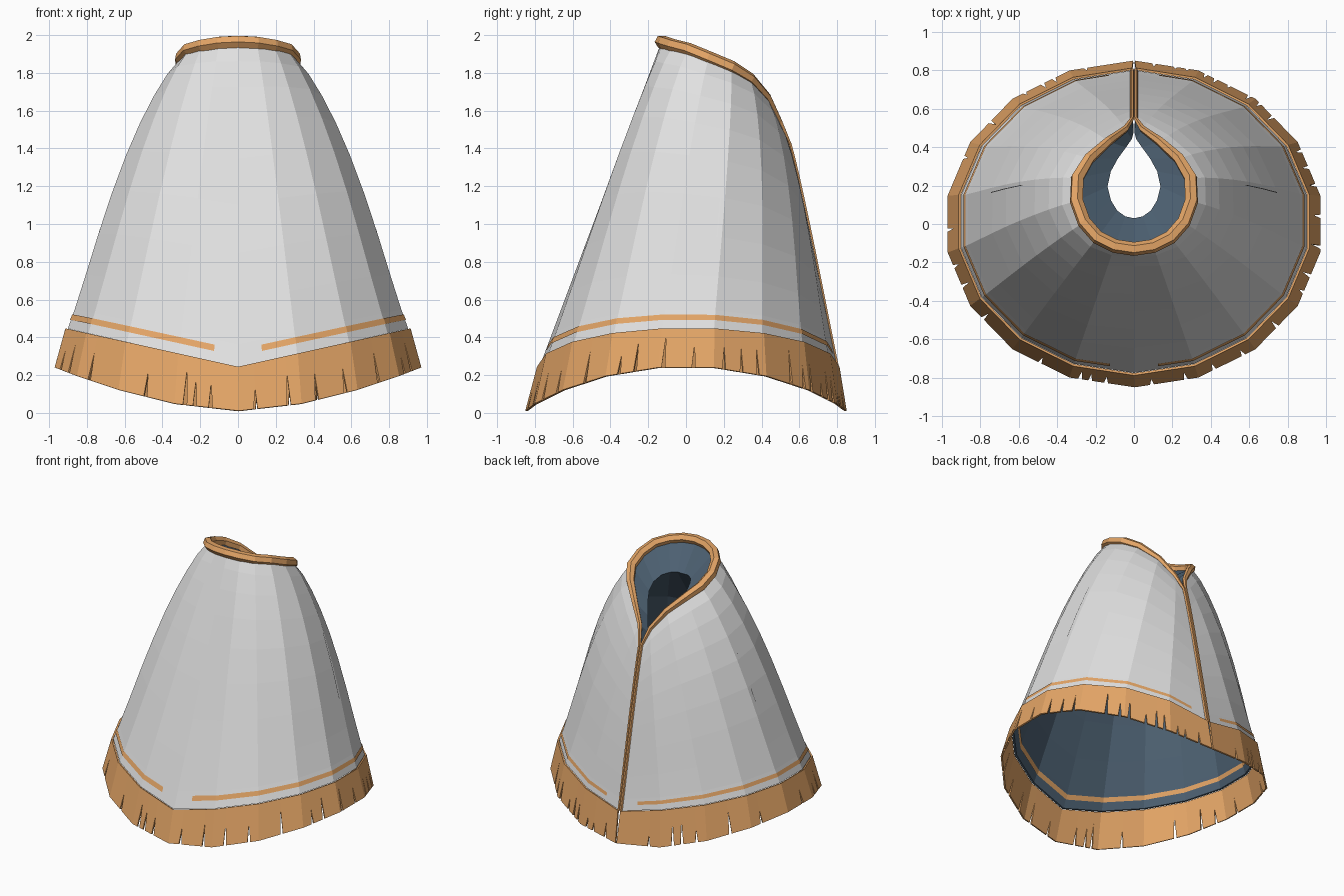
import bpy
import bmesh
import math
import random
from mathutils import Vector

random.seed(7)
cube = bpy.data.objects.get("Cube")
if cube:
    bpy.data.objects.remove(cube)


def material(name, rgb):
    m = bpy.data.materials.new(name)
    m.use_nodes = True
    m.diffuse_color = (*rgb, 1)
    bsdf = next(n for n in m.node_tree.nodes if n.type == 'BSDF_PRINCIPLED')
    bsdf.inputs["Base Color"].default_value = (*rgb, 1)
    return m


WHITE = material("pale cloth", (0.75, 0.75, 0.75))
ORANGE = material("orange trim", (0.78, 0.38, 0.135))
BLUE = material("blue lining", (0.075, 0.12, 0.17))

# Half of the neckline, from the back slit round to the front
HALF = 9
GAP = 0.009
NECK = [(GAP, .55, 1.42), (.045, .495, 1.54), (.135, .43, 1.67), (.235, .34, 1.77),
        (.295, .24, 1.83), (.30, .12, 1.88), (.26, .01, 1.925), (.19, -.07, 1.945),
        (.10, -.115, 1.96), (0, -.13, 1.965)]


def mirrored(i):
    """Index on the half outline and the side it lies on."""
    return (i, 1) if i <= HALF else (2 * HALF - i, -1)


def along(s, corner):
    """Point at a fractional position on a ring of straight segments."""
    i = min(int(s), 2 * HALF - 1)
    return corner(i).lerp(corner(i + 1), s - i)


def cloth(i, t, off=0.0):
    """Cape surface: t runs from the neck to the hem, off pushes outward."""
    i, side = mirrored(i)
    a = math.pi * i / HALF
    out = Vector((math.sin(a), math.cos(a), 0))
    x = 0.915 * math.sin(a)
    hem = Vector((x, 0.012 + 0.788 * math.cos(a), 0.243 + 0.225 * x))
    # Fuller at the back and sides, straighter toward the front
    fullness = 0.8 if a < math.pi / 2 else 1.5
    bulge = (0.03 + 0.28 * math.sin(a) ** fullness) if i < HALF else 0
    p = Vector(NECK[i]).lerp(hem, t)
    p += out * (bulge * t ** 0.7 * (1 - t) ** 1.45 + off)
    if i == 0:
        p.x = GAP
    p.x *= side
    return p


def throat(i):
    """Narrow drop-shaped ring below the collar."""
    i, side = mirrored(i)
    x, y, z = NECK[i]
    x *= 0.46 * min(1, 0.45 + 0.11 * i)
    return Vector((side * x, 0.03 + (y + 0.13) * 0.66, z - 0.2 * (i / HALF) ** 0.5))


def fringe_low(i):
    i, side = mirrored(i)
    a = math.pi * i / HALF
    x = max(0.98 * math.sin(a), 0.004)
    return Vector((side * x, 0.845 * math.cos(a), 0.01 + 0.235 * abs(math.sin(a)) ** 1.7))


def add_mesh(name, verts, faces, mat):
    me = bpy.data.meshes.new(name)
    me.from_pydata(verts, [], faces)
    me.materials.append(mat)
    ob = bpy.data.objects.new(name, me)
    bpy.context.collection.objects.link(ob)
    return ob


def add_grid(name, rows, mat, inward=False):
    n = len(rows[0])
    faces = []
    for r in range(len(rows) - 1):
        for c in range(n - 1):
            k = r * n + c
            f = (k, k + 1, k + n + 1, k + n)
            faces.append(f if inward else f[::-1])
    return add_mesh(name, [p for row in rows for p in row], faces, mat)


RING = range(2 * HALF + 1)

# Outer cloth
LEVELS = [0, .06, .14, .24, .36, .5, .65, .8, .93, 1]
add_grid("cape_body", [[cloth(i, t) for i in RING] for t in LEVELS], WHITE)

# Lining, drawn in at the throat and closed against the hem
lining = [[cloth(i, 0) for i in RING], [throat(i) for i in RING]]
lining += [[cloth(i, t, -0.015) for i in RING] for t in LEVELS[4:]]
lining.append([cloth(i, 1) for i in RING])
add_grid("cape_lining", lining, BLUE, inward=True)


# Thin strips lying on the cloth
def add_band(name, start, end, levels, off, mat, inward=False):
    cols = [start] + [i for i in RING if start < i < end] + [end]
    rows = [[along(s, lambda i: cloth(i, t, off)) for s in cols] for t in levels]
    add_grid(name, rows, mat, inward)


STRIPE = (.947, .967)
add_band("left_hem_stripe", 0.41, HALF - 0.41, STRIPE, 0.005, ORANGE)
add_band("right_hem_stripe", HALF + 0.41, 2 * HALF - 0.41, STRIPE, 0.005, ORANGE)
add_band("inner_hem_stripe", 0, 2 * HALF, STRIPE, -0.021, ORANGE, True)
for name, s in (("left_side_fold", 4.1), ("right_side_fold", 2 * HALF - 4.12)):
    add_band(name, s, s + 0.02, (.33, .36, .5, .65), 0.007, WHITE)

# Fringe with V-shaped cuts at irregular spacing
cuts = {}
s = 0.3
while s < 2 * HALF - 0.2:
    if abs(s - round(s)) > 0.06:
        cuts[s] = random.uniform(0.25, 0.85)
    s += random.choice((0.15, 0.3, 0.5, 0.65)) + random.uniform(0, 0.1)
columns = sorted(list(RING) + list(cuts))


def fringe_point(s, drop):
    top = along(s, lambda i: cloth(i, 1, 0.007))
    return top.lerp(along(s, fringe_low), drop)


verts, faces = [], []
for a, b in zip(columns, columns[1:]):
    loop = [fringe_point(a, 0)]
    if a in cuts:
        loop.append(fringe_point(a, 1 - cuts[a]))
    loop.append(fringe_point(a + (0.03 if a in cuts else 0), 1))
    loop.append(fringe_point(b - (0.03 if b in cuts else 0), 1))
    if b in cuts:
        loop.append(fringe_point(b, 1 - cuts[b]))
    loop.append(fringe_point(b, 0))
    faces.append(list(range(len(verts), len(verts) + len(loop))))
    verts += loop
fringe = add_mesh("hem_fringe", verts, faces, ORANGE)
bm = bmesh.new()
bm.from_mesh(fringe.data)
bmesh.ops.remove_doubles(bm, verts=bm.verts, dist=0.0005)
bm.to_mesh(fringe.data)
bm.free()
solid = fringe.modifiers.new("thickness", 'SOLIDIFY')
solid.thickness = 0.012
solid.offset = 0

# Collar roll that thins into the piping down both sides of the slit
slit = [(cloth(0, t), 0.011) for t in reversed(LEVELS[1:])]
path = list(slit)
for i in RING:
    path.append((cloth(i, 0), min(0.036, 0.011 + 0.0065 * mirrored(i)[0])))
path += [(Vector((-p.x, p.y, p.z)), r) for p, r in reversed(slit)]
curve = bpy.data.curves.new("collar_trim", 'CURVE')
curve.dimensions = '3D'
curve.bevel_depth = 1.0
curve.bevel_resolution = 1
curve.use_fill_caps = True
spline = curve.splines.new('POLY')
spline.points.add(len(path) - 1)
for point, (p, r) in zip(spline.points, path):
    point.co = (*p, 1)
    point.radius = r
spline.use_smooth = False
curve.materials.append(ORANGE)
trim = bpy.data.objects.new("collar_trim", curve)
bpy.context.collection.objects.link(trim)
